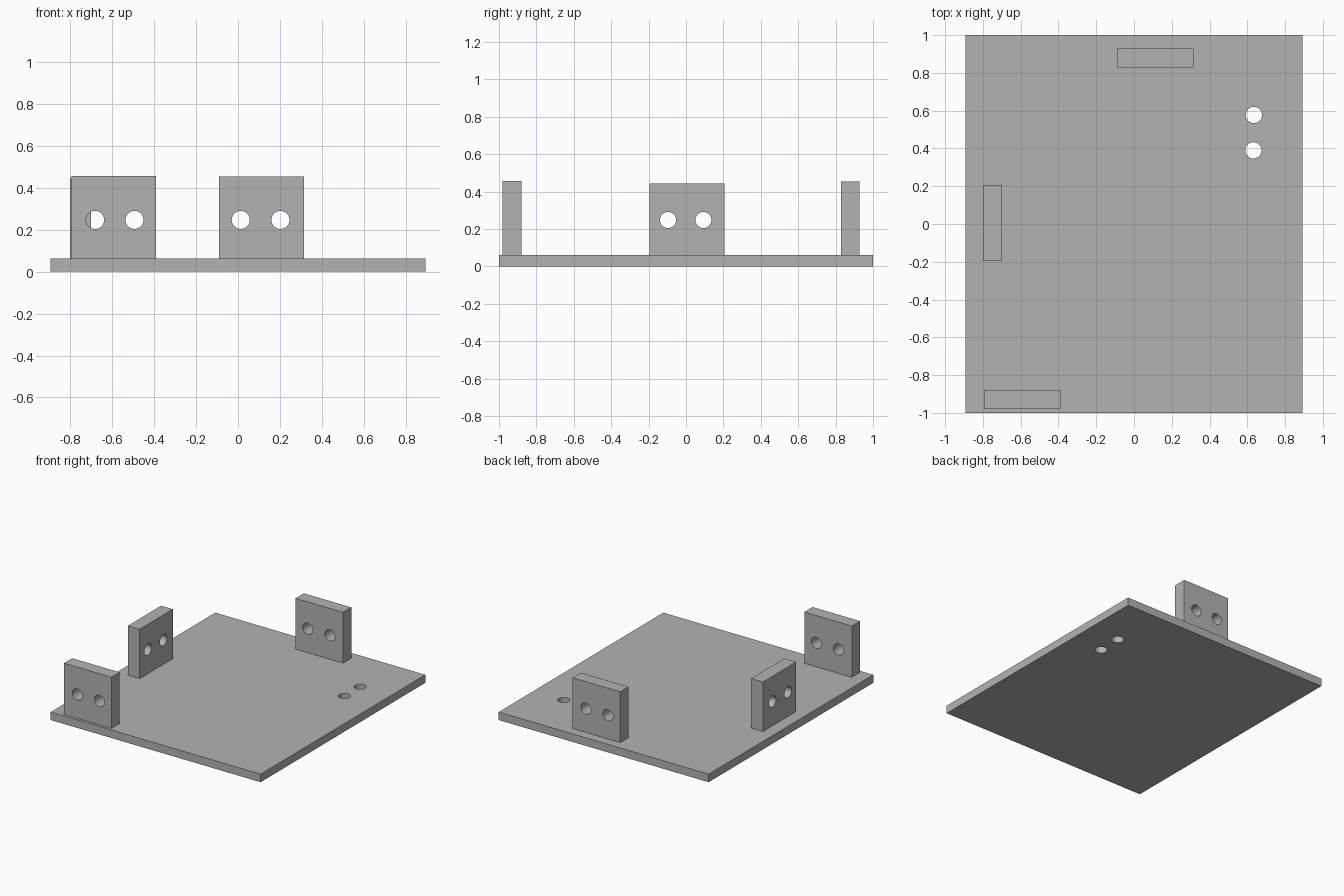
import bpy
from math import pi
from mathutils import Vector

cube = bpy.data.objects.get("Cube")
if cube:
    bpy.data.objects.remove(cube, do_unlink=True)

# One plain grey for the whole mount
grey = bpy.data.materials.new("plain grey")
grey.use_nodes = True
colour = (0.45, 0.45, 0.45, 1)
grey.diffuse_color = colour
grey.node_tree.nodes["Principled BSDF"].inputs["Base Color"].default_value = colour

HOLE_RADIUS = 0.043
ROTATION = {"x": (0, pi / 2, 0), "y": (pi / 2, 0, 0), "z": (0, 0, 0)}


def drilled_block(name, low, high, axis, holes):
    """Box between two corners with round holes drilled along an axis."""
    low, high = Vector(low), Vector(high)
    bpy.ops.mesh.primitive_cube_add(size=1, location=(low + high) / 2)
    block = bpy.context.object
    block.name = name
    block.scale = high - low
    bpy.ops.object.transform_apply(location=False, rotation=False, scale=True)
    block.data.materials.append(grey)
    for centre in holes:
        bpy.ops.mesh.primitive_cylinder_add(
            vertices=48, radius=HOLE_RADIUS, depth=0.3,
            location=centre, rotation=ROTATION[axis])
        cutter = bpy.context.object
        cutter.hide_render = True
        cutter.data.materials.append(grey)
        bpy.ops.object.select_all(action="DESELECT")
        block.select_set(True)
        bpy.context.view_layer.objects.active = block
        cut = block.modifiers.new("hole", "BOOLEAN")
        cut.operation = "DIFFERENCE"
        cut.solver = "EXACT"
        cut.object = cutter
        bpy.ops.object.modifier_apply(modifier=cut.name)
        bpy.data.objects.remove(cutter, do_unlink=True)
    bpy.ops.object.shade_smooth_by_angle(angle=pi / 6)
    return block


# Base plate with two vertical screw holes
TOP = 0.062
drilled_block("base_plate", (-0.893, -1, 0), (0.893, 1, TOP), "z",
              [(0.635, 0.577, 0), (0.632, 0.39, 0)])

# Upright tabs, each with a pair of horizontal holes
drilled_block("front_tab", (-0.794, -0.98, TOP), (-0.39, -0.88, 0.456), "y",
              [(-0.681, -0.93, 0.246), (-0.493, -0.93, 0.246)])
drilled_block("back_tab", (-0.09, 0.828, TOP), (0.314, 0.928, 0.453), "y",
              [(0.013, 0.878, 0.246), (0.202, 0.878, 0.246)])
drilled_block("right_tab", (-0.8, -0.196, TOP), (-0.7, 0.207, 0.443), "x",
              [(-0.75, -0.096, 0.248), (-0.75, 0.093, 0.248)])
